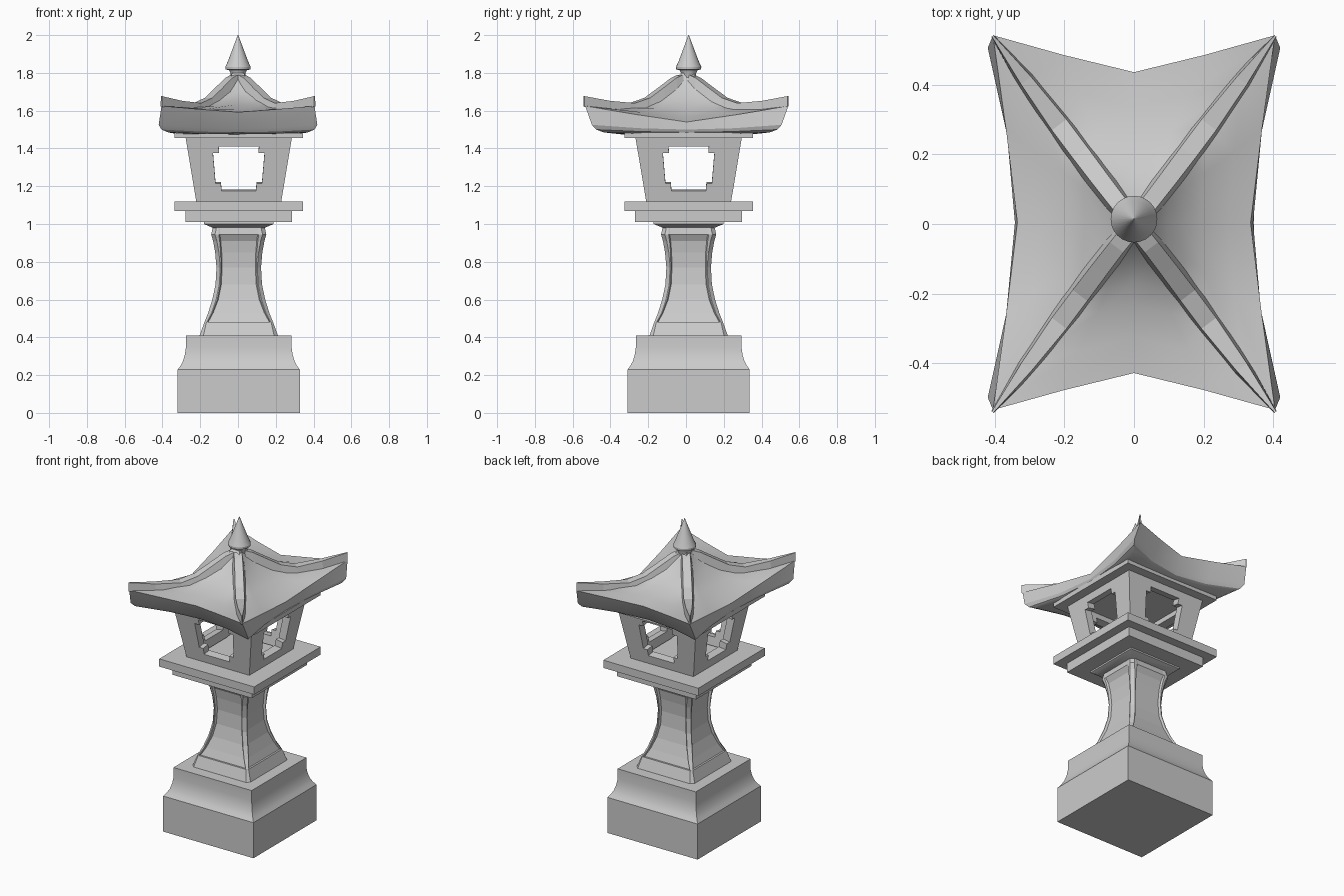
import bpy, math
from mathutils import Vector

if "Cube" in bpy.data.objects:
    bpy.data.objects.remove(bpy.data.objects["Cube"])

stone = bpy.data.materials.new("grey_stone")
stone.diffuse_color = (0.6, 0.6, 0.6, 1)
stone.use_nodes = True
stone.node_tree.nodes["Principled BSDF"].inputs["Base Color"].default_value = stone.diffuse_color
CX, CY = 0.004, 0.014


def make(name, verts, faces, smooth=True, offset=(CX, CY)):
    me = bpy.data.meshes.new(name)
    me.from_pydata([(v[0] + offset[0], v[1] + offset[1], v[2]) for v in verts], [], faces)
    me.materials.append(stone)
    ob = bpy.data.objects.new(name, me)
    bpy.context.collection.objects.link(ob)
    if smooth:
        bpy.ops.object.select_all(action='DESELECT')
        ob.select_set(True)
        bpy.context.view_layer.objects.active = ob
        bpy.ops.object.shade_smooth_by_angle(angle=math.radians(28))
    return ob


def loft(name, rings, smooth=True, offset=(CX, CY)):
    """Skin closed counter-clockwise rings from bottom to top, with end caps."""
    n = len(rings[0])
    verts = [p for r in rings for p in r]
    faces = [(i * n + j, i * n + (j + 1) % n, (i + 1) * n + (j + 1) % n, (i + 1) * n + j)
             for i in range(len(rings) - 1) for j in range(n)]
    faces += [tuple(reversed(range(n))), tuple(range(len(verts) - n, len(verts)))]
    return make(name, verts, faces, smooth, offset)


def turn(pts, z):
    """Repeat the points of one corner round four quarter turns."""
    out = []
    for k in range(4):
        c, s = (1, 0, -1, 0)[k], (0, 1, 0, -1)[k]
        out += [(x * c - y * s, x * s + y * c, z) for x, y in pts]
    return out


def square(h, z):
    return turn([(h, h)], z)


def circle(r, z, n=24):
    return [(r * math.cos(a * math.tau / n), r * math.sin(a * math.tau / n), z) for a in range(n)]


# stepped plinth with a concave shoulder
loft("plinth", [square(h, z) for h, z in
                [(.323, 0), (.323, .23), (.308, .25), (.295, .275), (.285, .31), (.28, .345), (.28, .41)]])

# waisted pillar: chamfered corner ribs with recessed panels
rings = []
for z, h, p, d in [(.41, .207, .17, 0), (.48, .182, .165, 0), (.48, .182, .162, .012),
                   (.53, .162, .135, .012), (.6, .14, .108, .014), (.68, .123, .092, .014),
                   (.77, .118, .088, .014), (.85, .125, .09, .014), (.91, .136, .095, .014),
                   (.945, .146, .1, .004), (.985, .137, .1, 0)]:
    q = min(p + .006, h - .012)
    c = min(.02, (h - q) * .9)
    rings.append(turn([(h - d, p), (h, q), (h, h - c), (h - c, h), (q, h), (p, h - d)], z))
loft("pillar", rings, False)
loft("pillar_collar", [square(.137, .98), square(.185, 1.0), square(.185, 1.012)])

# platform slabs and the slab over the light chamber
for name, h, z0, z1 in [("lower_slab", .283, 1.01, 1.07), ("upper_slab", .34, 1.07, 1.12),
                        ("chamber_cap", .34, 1.455, 1.485)]:
    loft(name, [square(h, z0), square(h, z1)])

# tapered light chamber with stepped window openings
zs = [1.12, 1.175, 1.215, 1.375, 1.41, 1.46]
us = [-1, -.51, -.39, .39, .51, 1]
holes = {(1, 2), (2, 1), (2, 2), (2, 3), (3, 2)}
index, verts, faces = {}, [], []


def vert(k, i, j):
    w = .225 + (zs[i] - 1.12) / .34 * .057
    x, y = us[j] * w, -w
    c, s = (1, 0, -1, 0)[k], (0, 1, 0, -1)[k]
    p = (round(x * c - y * s, 5), round(x * s + y * c, 5), zs[i])
    if p not in index:
        index[p] = len(verts)
        verts.append(p)
    return index[p]


for k in range(4):
    for i in range(5):
        for j in range(5):
            if (i, j) not in holes:
                faces.append((vert(k, i, j), vert(k, i, j + 1), vert(k, i + 1, j + 1), vert(k, i + 1, j)))
chamber = make("light_chamber", verts, faces, False)
mod = chamber.modifiers.new("thickness", 'SOLIDIFY')
mod.thickness, mod.offset, mod.use_even_offset = .05, -1, True


def roof_ring(corner, side, front, p, n=4):
    """Ring whose corners flare out from the side (x, z) and front (y, z) middles."""
    cx, cy, cz = corner
    ring = []
    for k in range(4):
        s = 1 if k < 2 else -1
        for j in range(n):
            t = -1 + 2 * j / n
            a = abs(t) ** p
            if k % 2 == 0:
                m, mz = side
                ring.append((s * (m + (cx - m) * a), s * cy * t, mz + (cz - mz) * a))
            else:
                m, mz = front
                ring.append((-s * cx * t, s * (m + (cy - m) * a), mz + (cz - mz) * a))
    return ring


# sweeping roof: underside, deep eaves, then the concave top
loft("roof", [roof_ring(*r) for r in [
    ((.28, .28, 1.475), (.28, 1.475), (.28, 1.475), 1),
    ((.37, .44, 1.485), (.315, 1.475), (.35, 1.475), 1.6),
    ((.405, .48, 1.5), (.335, 1.485), (.38, 1.485), 1.8),
    ((.42, .502, 1.525), (.342, 1.5), (.395, 1.505), 1.8),
    ((.405, .538, 1.625), (.335, 1.54), (.432, 1.592), 1.1),
    ((.31, .41, 1.612), (.27, 1.567), (.33, 1.607), 1.1),
    ((.21, .28, 1.615), (.19, 1.612), (.24, 1.635), 1),
    ((.15, .2, 1.65), (.14, 1.65), (.17, 1.665), 1),
    ((.1, .13, 1.7), (.095, 1.69), (.11, 1.7), 1),
    ((.045, .06, 1.765), (.045, 1.755), (.06, 1.76), 1),
    ((.03, .03, 1.8), (.03, 1.8), (.03, 1.8), 1)]], True, (0, .004))

# raised hip ridges, tapering to the upturned corner tips
path = [(.02, .03, 1.79, .024), (.05, .067, 1.772, .024), (.1, .132, 1.722, .025),
        (.155, .205, 1.668, .026), (.215, .285, 1.64, .026), (.31, .412, 1.652, .018),
        (.406, .54, 1.677, .003)]
d = Vector((.6, .8, 0))
for sx, sy, name in [(1, 1, "back_right"), (-1, 1, "back_left"), (-1, -1, "front_left"), (1, -1, "front_right")]:
    rings = []
    for x, y, z, w in path:
        c, side = Vector((x, y, z)), Vector((-.8, .6, 0)) * w
        drop = Vector((0, 0, -.055))
        ring = [c + side * 1.5 + drop, c - side * 1.5 + drop, c - side, c + side]
        ring = [(v.x * sx, v.y * sy, v.z) for v in ring]
        rings.append(ring if sx * sy < 0 else ring[::-1])
    loft("ridge_" + name, rings, False, (0, 0))

# pointed finial
loft("finial", [circle(r, z) for r, z in
                [(.038, 1.74), (.04, 1.80), (.048, 1.815), (.066, 1.818), (.067, 1.832), (.052, 1.865),
                 (.0015, 2.0)]], True, (0, .014))
